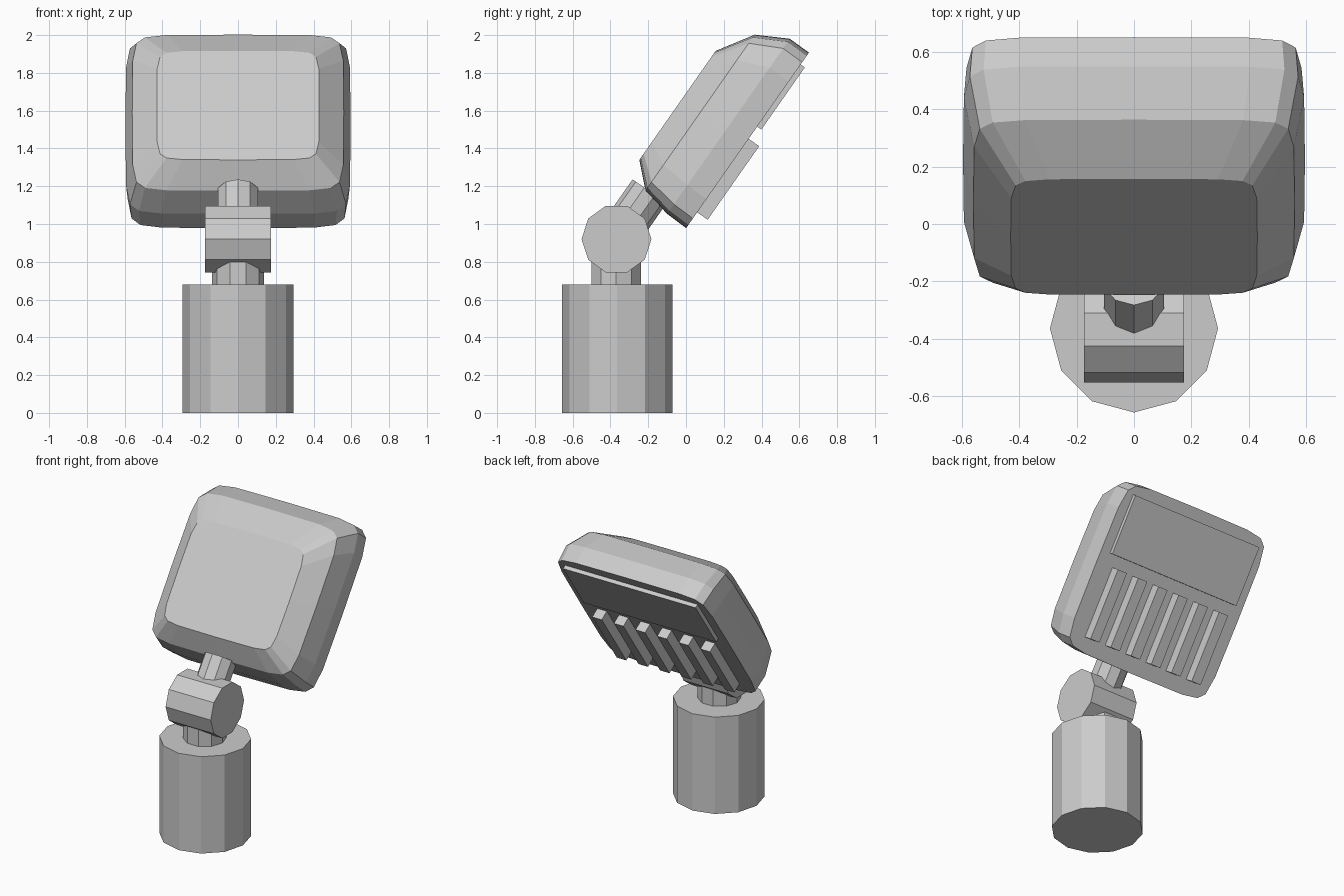
import bpy, bmesh, math
from mathutils import Matrix, Vector

if "Cube" in bpy.data.objects:
    bpy.data.objects.remove(bpy.data.objects["Cube"])

grey = bpy.data.materials.new("light_grey")
grey.diffuse_color = (0.6, 0.6, 0.6, 1)
grey.use_nodes = True
grey.node_tree.nodes["Principled BSDF"].inputs["Base Color"].default_value = grey.diffuse_color

# Tilted frame of the head: local x = width, y = up the panel, z = out of its front
HEAD = Matrix.Translation((0, -0.045, 1.628)) @ Matrix.Rotation(math.radians(55), 4, 'X')


def finish(name, bm, matrix=Matrix()):
    bmesh.ops.recalc_face_normals(bm, faces=bm.faces)
    bm.transform(matrix)
    mesh = bpy.data.meshes.new(name)
    bm.to_mesh(mesh)
    bm.free()
    mesh.materials.append(grey)
    obj = bpy.data.objects.new(name, mesh)
    bpy.context.collection.objects.link(obj)
    return obj


def prism(name, sides, radius, start, end, first_vertex, matrix=Matrix()):
    """Flat-sided cylinder from start to end, with one corner toward first_vertex."""
    start, end, ref = Vector(start), Vector(end), Vector(first_vertex)
    axis = (end - start).normalized()
    side = axis.cross(ref)
    bm = bmesh.new()
    loops = []
    for c in (start, end):
        angles = [2 * math.pi * i / sides for i in range(sides)]
        loops.append([bm.verts.new(c + radius * (ref * math.cos(a) + side * math.sin(a)))
                      for a in angles])
    skin(bm, loops)
    return finish(name, bm, matrix)


def skin(bm, loops):
    """Join successive vertex loops with quads and cap both ends."""
    n = len(loops[0])
    for a, b in zip(loops, loops[1:]):
        for i in range(n):
            j = (i + 1) % n
            bm.faces.new((a[i], a[j], b[j], b[i]))
    bm.faces.new(loops[0])
    bm.faces.new(loops[-1])


def box(name, x0, x1, y0, y1, z0, z1):
    """Box in the tilted head frame."""
    bm = bmesh.new()
    bmesh.ops.create_cube(bm, size=1)
    bmesh.ops.scale(bm, vec=(x1 - x0, y1 - y0, z1 - z0), verts=bm.verts)
    bmesh.ops.translate(bm, vec=((x0 + x1) / 2, (y0 + y1) / 2, (z0 + z1) / 2), verts=bm.verts)
    return finish(name, bm, HEAD)


# Base, neck and pivot
prism("base", 12, 0.293, (0, -0.364, 0), (0, -0.364, 0.68), (1, 0, 0))
prism("neck", 10, 0.138, (0, -0.37, 0.68), (0, -0.37, 0.85), (1, 0, 0))
prism("pivot", 10, 0.185, (-0.175, -0.368, 0.92), (0.175, -0.368, 0.92), (0, 1, 0))

# Arm from the pivot into the head
prism("arm", 10, 0.11, (0, -0.74, -0.14), (0, -0.457, -0.14), (0, 0, 1), HEAD)

# Head shell: slightly bowed rounded squares, stacked from front to back
CORNER = [(1, 0), (0.995, 0.67), (0.96, 0.89), (0.88, 0.965), (0.68, 0.995)]
outline = []
for quarter in range(4):
    for x, y in CORNER if quarter % 2 == 0 else [(1, 0)] + [(b, a) for a, b in reversed(CORNER[1:])]:
        for _ in range(quarter):
            x, y = -y, x
        outline.append((x, y))

# half width, half height, height offset, depth
SECTIONS = [(0.43, 0.352, 0.0, 0.0),
            (0.56, 0.504, 0.037, -0.12),
            (0.596, 0.566, 0.064, -0.285),
            (0.587, 0.567, 0.061, -0.41)]
bm = bmesh.new()
skin(bm, [[bm.verts.new((x * w, y * h + off, z)) for x, y in outline]
          for w, h, off, z in SECTIONS])
finish("head_shell", bm, HEAD)

# Raised plate and six ribs on the back of the head
box("back_plate", -0.515, 0.515, 0.15, 0.551, -0.437, -0.40)
for i in range(6):
    x = -0.42 + 0.168 * i
    box(f"back_rib_{i + 1}", x - 0.037, x + 0.037, -0.404, 0.071, -0.478, -0.40)
